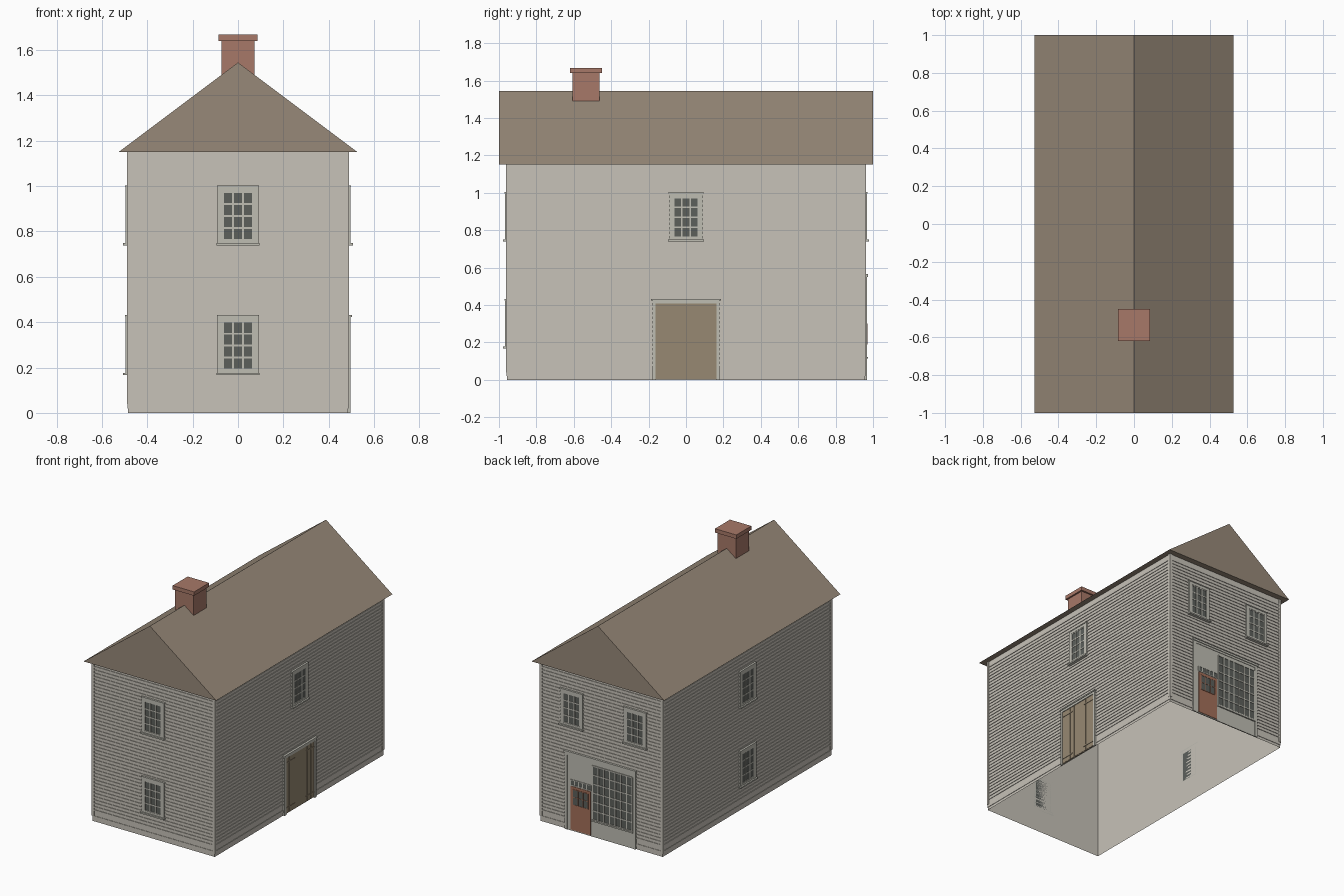
import bpy, bmesh, math
from mathutils import Matrix, Vector

cube = bpy.data.objects.get("Cube")
if cube:
    bpy.data.objects.remove(cube, do_unlink=True)


def material(name, r, g, b):
    m = bpy.data.materials.new(name)
    m.use_nodes = True
    m.diffuse_color = (r, g, b, 1)
    bsdf = m.node_tree.nodes["Principled BSDF"]
    bsdf.inputs["Base Color"].default_value = (r, g, b, 1)
    bsdf.inputs["Roughness"].default_value = 0.9
    return m


SIDING = material("pale siding", 0.57, 0.54, 0.48)
TRIM = material("grey trim", 0.52, 0.51, 0.45)
ROOF = material("brown roof", 0.31, 0.25, 0.19)
WOOD = material("door wood", 0.31, 0.25, 0.17)
BRICK = material("chimney brick", 0.39, 0.19, 0.14)
RED = material("red door", 0.37, 0.16, 0.10)
GLASS = material("dark glass", 0.107, 0.115, 0.105)

HALF_X, HALF_Y, EAVE, RIDGE = 0.485, 0.957, 1.15, 1.545


def finish(name, bm, mat, matrix=Matrix()):
    """Turn a bmesh into a named object."""
    mesh = bpy.data.meshes.new(name)
    bm.to_mesh(mesh)
    bm.free()
    mesh.materials.append(mat)
    ob = bpy.data.objects.new(name, mesh)
    ob.matrix_world = matrix
    bpy.context.collection.objects.link(ob)
    return ob


def boxes(name, mat, spans, matrix=Matrix()):
    """One object from boxes given as (x0, x1, y0, y1, z0, z1)."""
    bm = bmesh.new()
    for x0, x1, y0, y1, z0, z1 in spans:
        place = Matrix.Translation(((x0 + x1) / 2, (y0 + y1) / 2, (z0 + z1) / 2))
        size = Matrix.Diagonal((x1 - x0, y1 - y0, z1 - z0, 1))
        bmesh.ops.create_cube(bm, size=1, matrix=place @ size)
    return finish(name, bm, mat, matrix)


def plates(name, mat, wall, rects, depth):
    """Plates on a wall given as (left, right, bottom, top), standing out by depth."""
    return boxes(name, mat, [(a, b, -depth, 0, c, d) for a, b, c, d in rects], wall)


def wall_frame(angle, distance):
    """Local frame of a wall: x runs along it, -y points outward."""
    return Matrix.Rotation(math.radians(angle), 4, 'Z') @ Matrix.Translation((0, -distance, 0))


def grid_bars(a, b, c, d, cols, rows, t):
    """Glazing bars dividing a rectangle, including its border."""
    bars = []
    for i in range(cols + 1):
        u = a + (b - a) * i / cols
        bars.append((u - t, u + t, c, d))
    for j in range(rows + 1):
        z = c + (d - c) * j / rows
        bars.append((a, b, z - t, z + t))
    return bars


def casing(a, b, c, d, w):
    """Two sides and a head around an opening."""
    return [(a, a + w, c, d), (b - w, b, c, d), (a + w, b - w, d - w, d)]


def window(name, wall, u, z):
    """Sash window of three by four panes; z is the sill height."""
    l, r, top = u - 0.09, u + 0.09, z + 0.255
    frame = casing(l, r, z, top, 0.024) + [(l, r, z, z + 0.018)]
    plates(name + "_casing", TRIM, wall, frame, 0.011)
    opening = (u - 0.066, u + 0.066, z + 0.018, top - 0.026)
    plates(name + "_glass", GLASS, wall, [opening], 0.007)
    plates(name + "_bars", TRIM, wall, grid_bars(*opening, 3, 4, 0.004), 0.009)
    plates(name + "_sill", TRIM, wall, [(l - 0.005, r + 0.005, z - 0.006, z + 0.004)], 0.022)
    plates(name + "_cap", TRIM, wall, [(l - 0.003, r + 0.003, top - 0.004, top + 0.003)], 0.014)


FRONT, BACK = wall_frame(0, HALF_Y), wall_frame(180, HALF_Y)
SIDE_A, SIDE_B = wall_frame(90, HALF_X), wall_frame(-90, HALF_X)

# Wall shell, open underneath
bm = bmesh.new()
corners = [(-HALF_X, -HALF_Y), (HALF_X, -HALF_Y), (HALF_X, HALF_Y), (-HALF_X, HALF_Y)]
low = [bm.verts.new((x, y, 0)) for x, y in corners]
high = [bm.verts.new((x, y, EAVE)) for x, y in corners]
for i in range(4):
    j = (i + 1) % 4
    bm.faces.new((low[i], low[j], high[j], high[i]))
finish("walls", bm, SIDING)

# Clapboard edges, skirting and corner boards on each wall
BOARDS = 44
for name, wall, half in (("front", FRONT, HALF_X), ("back", BACK, HALF_X),
                         ("left", SIDE_A, HALF_Y), ("right", SIDE_B, HALF_Y)):
    inner = half - 0.015
    pitch = 1.03 / (BOARDS - 1)
    rows = [(-inner, inner, 0.075 + k * pitch, 0.085 + k * pitch) for k in range(BOARDS)]
    plates(name + "_clapboards", SIDING, wall, rows, 0.004)
    plates(name + "_skirting", SIDING, wall, [(-half, half, 0.02, 0.04)], 0.003)
    edge = half + 0.005
    plates(name + "_corner_boards", SIDING, wall,
           [(-edge, -inner, 0.04, EAVE), (inner, edge, 0.04, EAVE)], 0.005)

# Gabled roof
bm = bmesh.new()
ends = []
for y in (-1, 1):
    ends.append([bm.verts.new(p) for p in ((-0.527, y, EAVE), (0.527, y, EAVE), (0, y, RIDGE))])
bm.faces.new(ends[0])
bm.faces.new(ends[1][::-1])
for i in range(3):
    j = (i + 1) % 3
    bm.faces.new((ends[0][i], ends[1][i], ends[1][j], ends[0][j]))
bmesh.ops.recalc_face_normals(bm, faces=bm.faces)
finish("roof", bm, ROOF)

# Chimney
boxes("chimney", BRICK, [(-0.073, 0.073, -0.608, -0.462, 1.45, 1.642),
                         (-0.085, 0.085, -0.62, -0.45, 1.64, 1.668)])

# Windows
for name, wall, u, z in (("front_upper_window", FRONT, 0, 0.745),
                         ("front_lower_window", FRONT, 0, 0.173),
                         ("left_window", SIDE_A, 0, 0.745),
                         ("right_upper_window", SIDE_B, 0, 0.745),
                         ("right_lower_window", SIDE_B, 0, 0.173),
                         ("back_left_window", BACK, -0.235, 0.745),
                         ("back_right_window", BACK, 0.27, 0.745)):
    window(name, wall, u, z)

# Plank double door with strap hinges
plates("barn_door_casing", TRIM, SIDE_A, casing(-0.18, 0.18, 0, 0.425, 0.018), 0.012)
plates("barn_door_cap", TRIM, SIDE_A, [(-0.186, 0.186, 0.423, 0.432)], 0.017)
plates("barn_door_backing", WOOD, SIDE_A, [(-0.163, 0.163, 0.005, 0.408)], 0.006)
planks = []
for k in range(8):
    u = -0.162 + k * 0.0405
    planks.append((u + 0.001, u + 0.0395, 0.008, 0.405))
plates("barn_door_planks", WOOD, SIDE_A, planks, 0.008)
straps = []
for z in (0.04, 0.365):
    straps += [(-0.163, -0.06, z, z + 0.009), (0.06, 0.163, z, z + 0.009)]
plates("barn_door_hinges", WOOD, SIDE_A, straps, 0.011)

# Shop front with a glazed door and a wide display window
plates("shop_front_panel", TRIM, BACK, [(-0.287, 0.275, 0, 0.555)], 0.007)
plates("shop_front_border", TRIM, BACK, casing(-0.287, 0.275, 0, 0.555, 0.02), 0.01)
plates("shop_front_cap", TRIM, BACK, [(-0.292, 0.28, 0.55, 0.565)], 0.015)
plates("shop_door", RED, BACK, [(-0.24, -0.08, 0.008, 0.32)], 0.01)
door_pane = (-0.22, -0.1, 0.19, 0.3)
plates("shop_door_glass", GLASS, BACK, [door_pane], 0.0115)
plates("shop_door_bars", RED, BACK, grid_bars(*door_pane, 3, 2, 0.002), 0.013)
transom = (-0.24, -0.08, 0.328, 0.365)
plates("transom_glass", GLASS, BACK, [transom], 0.009)
plates("transom_bars", TRIM, BACK, grid_bars(*transom, 5, 1, 0.003), 0.011)
display = (-0.066, 0.25, 0.125, 0.51)
plates("display_glass", GLASS, BACK, [display], 0.009)
plates("display_bars", TRIM, BACK, grid_bars(*display, 7, 6, 0.004), 0.012)
plates("display_sill", TRIM, BACK, [(-0.072, 0.256, 0.113, 0.123)], 0.016)
